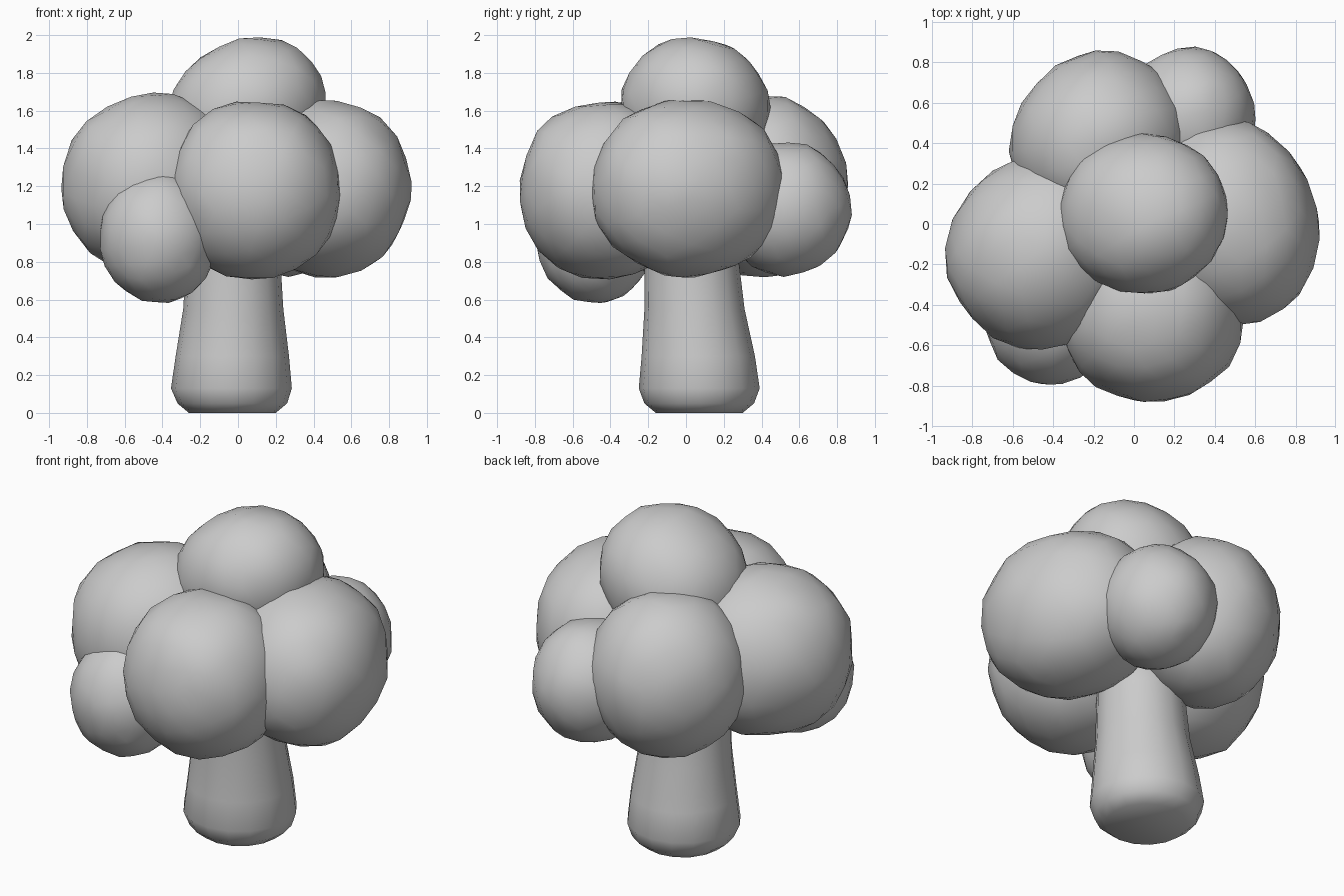
import bpy
import bmesh
import math
import random
from mathutils import Euler, Vector

random.seed(4)
if "Cube" in bpy.data.objects:
    bpy.data.objects.remove(bpy.data.objects["Cube"], do_unlink=True)

# One plain grey for the whole tree
grey = bpy.data.materials.new("plain_grey")
grey.use_nodes = True
GREY = (0.6, 0.6, 0.6, 1)
grey.diffuse_color = GREY
grey.node_tree.nodes["Principled BSDF"].inputs["Base Color"].default_value = GREY


def finish(bm, name):
    bmesh.ops.recalc_face_normals(bm, faces=bm.faces)
    for face in bm.faces:
        face.smooth = True
    mesh = bpy.data.meshes.new(name)
    bm.to_mesh(mesh)
    bm.free()
    mesh.materials.append(grey)
    obj = bpy.data.objects.new(name, mesh)
    bpy.context.collection.objects.link(obj)


def leaf_clump(name, centre, radii, tilt=(0, 0, 0), power=2.1):
    """Uneven low-poly ellipsoid; a power above 2 gives fuller shoulders."""
    bm = bmesh.new()
    bmesh.ops.create_icosphere(bm, subdivisions=3, radius=1.005)
    turn = Euler([random.uniform(0, math.pi) for _ in range(3)]).to_matrix()
    lean = Euler([math.radians(a) for a in tilt]).to_matrix()
    for v in bm.verts:
        p = turn @ v.co
        p *= random.uniform(0.985, 1.02) / sum(abs(a) ** power for a in p) ** (1 / power)
        v.co = Vector(centre) + lean @ Vector([a * r for a, r in zip(p, radii)])
    finish(bm, name)


# Crown
leaf_clump("front_clump", (0.09, -0.43, 1.18), (0.455, 0.45, 0.47), power=2.15)
leaf_clump("left_clump", (0.465, 0.01, 1.19), (0.44, 0.515, 0.47), (0, 0, 15))
leaf_clump("right_clump", (-0.44, -0.13, 1.21), (0.5, 0.465, 0.48), (0, 0, 45))
leaf_clump("back_clump", (-0.17, 0.41, 1.20), (0.455, 0.425, 0.48), (0, 0, 45), 2.05)
leaf_clump("small_back_clump", (0.275, 0.53, 1.08), (0.325, 0.345, 0.355), power=2)
leaf_clump("small_front_clump", (-0.42, -0.48, 0.93), (0.315, 0.315, 0.35), power=2)
leaf_clump("top_clump", (0.045, 0.05, 1.605), (0.43, 0.4, 0.365), (-15, -26, 0), 2.05)

# Trunk: rings of (height, radius, centre x, centre y) with a rounded foot
RINGS = [(0, 0.23, -0.03, 0.07), (0.05, 0.29, -0.03, 0.07),
         (0.13, 0.32, -0.035, 0.07), (0.3, 0.3, -0.03, 0.065),
         (0.55, 0.265, -0.025, 0.045), (0.8, 0.25, -0.025, 0.03),
         (1.1, 0.24, -0.02, 0.02)]
SIDES = 16
bm = bmesh.new()
loops = []
for z, r, x, y in RINGS:
    angles = [math.tau * i / SIDES for i in range(SIDES)]
    loops.append([bm.verts.new((x + r * math.cos(a), y + r * math.sin(a), z))
                  for a in angles])
for low, high in zip(loops, loops[1:]):
    for i in range(SIDES):
        j = (i + 1) % SIDES
        bm.faces.new((low[i], low[j], high[j], high[i]))
bm.faces.new(loops[0][::-1])
bm.faces.new(loops[-1])
finish(bm, "trunk")
